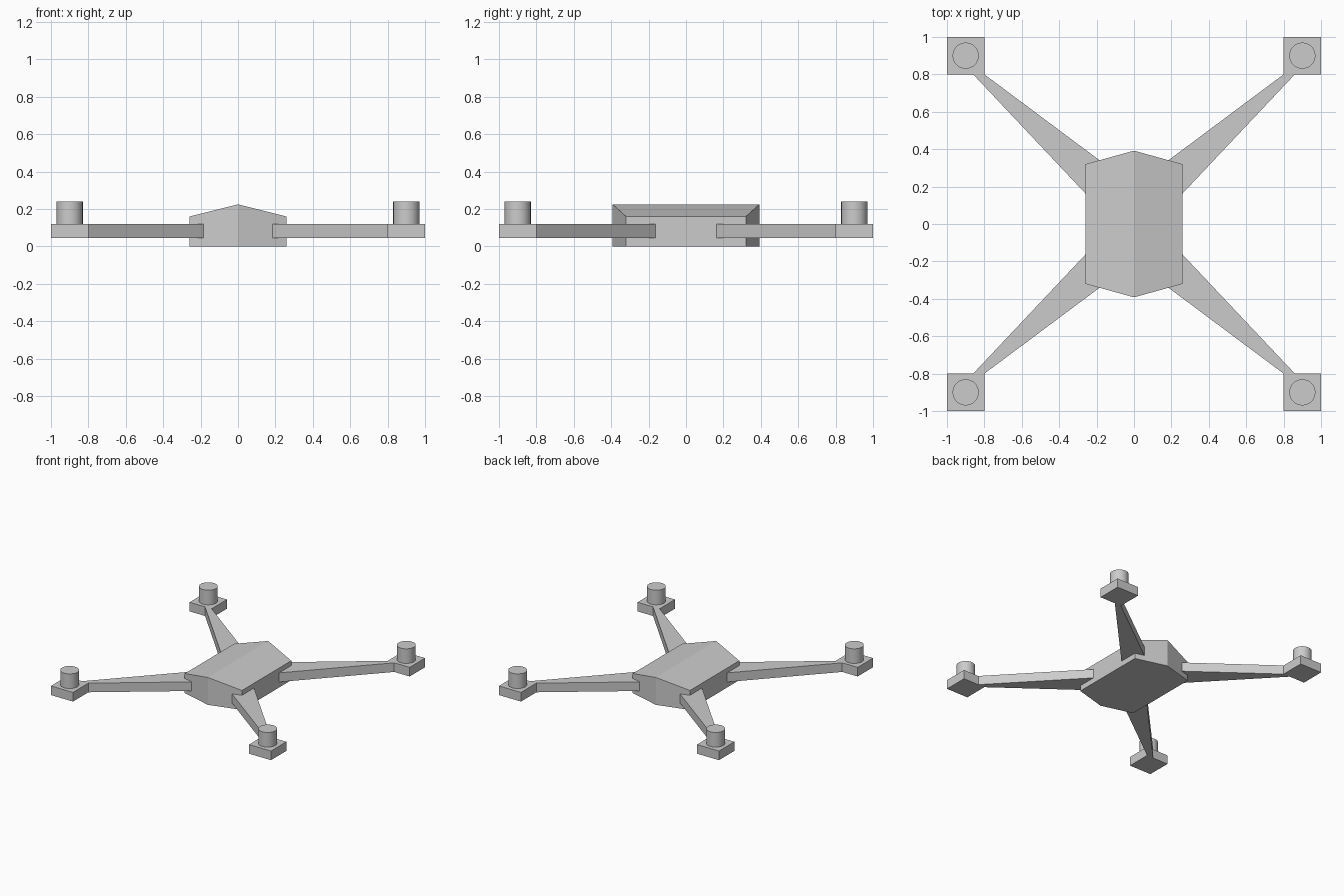
import bpy, bmesh, math

if "Cube" in bpy.data.objects:
    bpy.data.objects.remove(bpy.data.objects["Cube"])


def finish(name, bm):
    bmesh.ops.recalc_face_normals(bm, faces=bm.faces)
    mesh = bpy.data.meshes.new(name)
    bm.to_mesh(mesh)
    bm.free()
    obj = bpy.data.objects.new(name, mesh)
    bpy.context.collection.objects.link(obj)
    return obj


def prism(name, outline, z0, z1):
    bm = bmesh.new()
    low = [bm.verts.new((x, y, z0)) for x, y in outline]
    high = [bm.verts.new((x, y, z1)) for x, y in outline]
    bm.faces.new(low)
    bm.faces.new(high)
    n = len(outline)
    for i in range(n):
        j = (i + 1) % n
        bm.faces.new((low[i], low[j], high[j], high[i]))
    return finish(name, bm)


# Body: six-sided shell with a ridged roof
bm = bmesh.new()
outline = [(0, -0.392), (0.26, -0.32), (0.26, 0.32), (0, 0.392), (-0.26, 0.32), (-0.26, -0.32)]
low = [bm.verts.new((x, y, 0)) for x, y in outline]
high = [bm.verts.new((x, y, 0.225 if x == 0 else 0.16)) for x, y in outline]
bm.faces.new(low)
for i in range(6):
    j = (i + 1) % 6
    bm.faces.new((low[i], low[j], high[j], high[i]))
bm.faces.new(high[0:4])
bm.faces.new((high[3], high[4], high[5], high[0]))
finish("body", bm)

for sy, end in ((-1, "front"), (1, "back")):
    for sx, side in ((-1, "left"), (1, "right")):
        tag = f"{end}_{side}"

        # Tapered arm, running into the body
        arm = [(0.20, 0.10), (0.86, 0.80), (0.80, 0.80), (0.10, 0.278)]
        prism(f"{tag}_arm", [(sx * x, sy * y) for x, y in arm], 0.045, 0.12)

        # Square motor mount
        mount = [(0.8, 0.8), (1, 0.8), (1, 1), (0.8, 1)]
        prism(f"{tag}_motor_mount", [(sx * x, sy * y) for x, y in mount], 0.045, 0.12)

        # Round motor
        bpy.ops.mesh.primitive_cylinder_add(vertices=32, radius=0.07, depth=0.12,
                                            location=(sx * 0.9, sy * 0.9, 0.18))
        bpy.context.object.name = f"{tag}_motor"
        bpy.ops.object.shade_smooth_by_angle(angle=math.radians(30))
